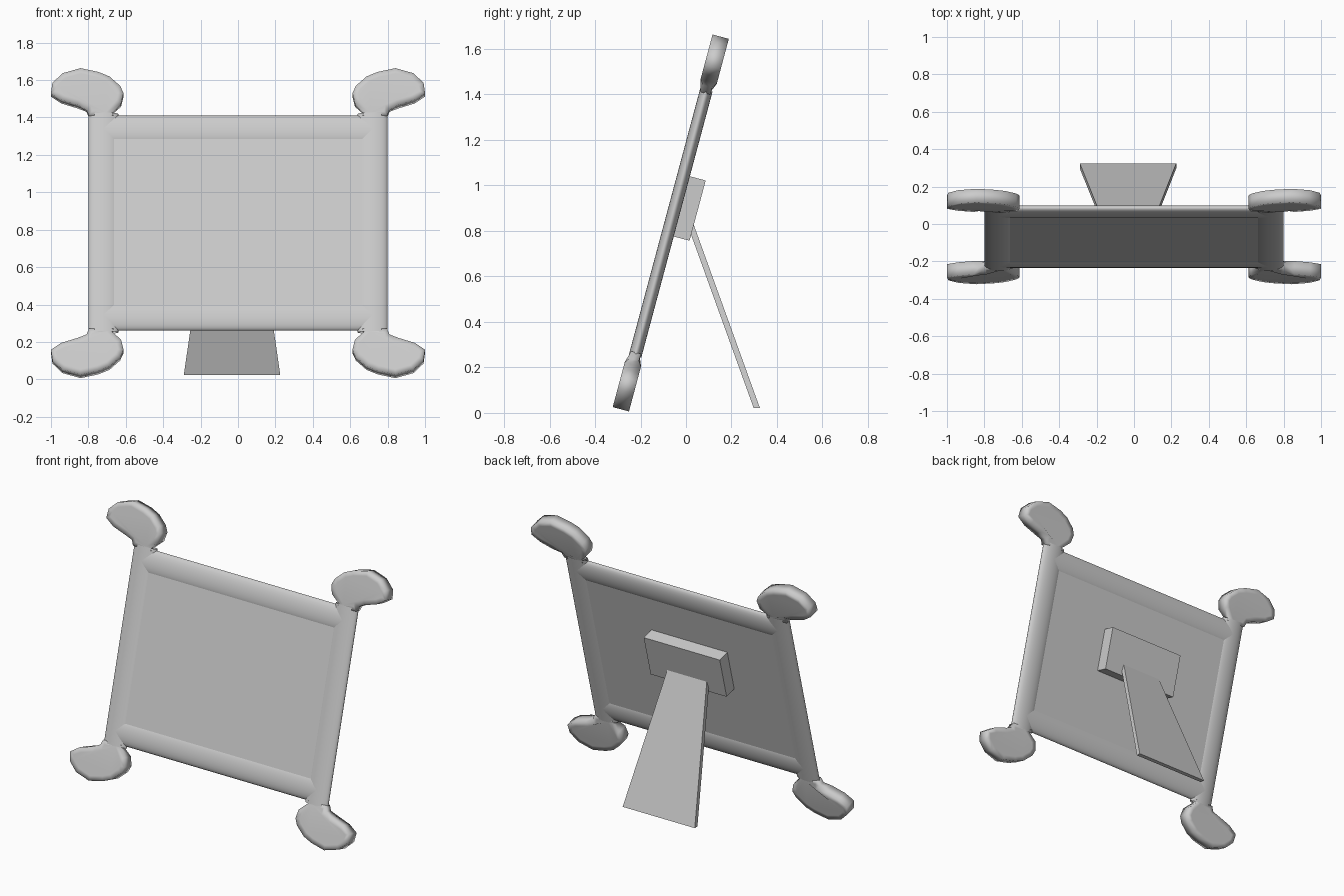
import bpy
import bmesh
from math import radians, sin, cos, pi
from mathutils import Matrix

old = bpy.data.objects.get("Cube")
if old:
    bpy.data.objects.remove(old, do_unlink=True)

GREY = (0.6, 0.6, 0.6, 1.0)
mat = bpy.data.materials.new("plain grey")
mat.use_nodes = True
mat.diffuse_color = GREY
mat.node_tree.nodes["Principled BSDF"].inputs["Base Color"].default_value = GREY

# The frame leans back; its parts are made upright about its centre
LEAN = Matrix.Translation((0, -0.067, 0.835)) @ Matrix.Rotation(radians(-15), 4, 'X')


def finish(bm, name, matrix, smooth=False):
    bmesh.ops.recalc_face_normals(bm, faces=bm.faces)
    for f in bm.faces:
        f.smooth = smooth
    mesh = bpy.data.meshes.new(name)
    bm.to_mesh(mesh)
    bm.free()
    mesh.materials.append(mat)
    obj = bpy.data.objects.new(name, mesh)
    bpy.context.collection.objects.link(obj)
    obj.matrix_world = matrix
    return obj


def box(name, low, high):
    bm = bmesh.new()
    bmesh.ops.create_cube(bm, size=1)
    for v in bm.verts:
        v.co = [(a + b) / 2 + c * (b - a) for a, b, c in zip(low, high, v.co)]
    return finish(bm, name, LEAN)


def prism(outline, front, back):
    """Extrude an (x, z) outline from y = front to y = back."""
    bm = bmesh.new()
    face = bm.faces.new([bm.verts.new((x, front, z)) for x, z in outline])
    side = bmesh.ops.extrude_face_region(bm, geom=[face])["geom"]
    for v in side:
        if isinstance(v, bmesh.types.BMVert):
            v.co.y = back
    return bm


def bar(name, centre, half_length, upright):
    """Oval rail, either upright or lying across."""
    bm = bmesh.new()
    rings = []
    for end in (-half_length, half_length):
        ring = []
        for i in range(24):
            a = 2 * pi * i / 24
            across, depth = centre + 0.08 * cos(a), 0.028 * sin(a)
            ring.append(bm.verts.new((across, depth, end) if upright else (end, depth, across)))
        rings.append(ring)
    for i in range(24):
        j = (i + 1) % 24
        bm.faces.new((rings[0][i], rings[0][j], rings[1][j], rings[1][i]))
    return finish(bm, name, LEAN, True)


# Flat picture panel and the four rails around it
box("picture_panel", (-0.7, -0.02, -0.5), (0.7, 0.02, 0.5))
for s, side, level in ((1, "left", "top"), (-1, "right", "bottom")):
    bar(side + "_rail", s * 0.72, 0.605, True)
    bar(level + "_rail", s * 0.515, 0.72, False)

# Lopsided knob at each corner, narrowing to the rail at its neck
KNOB = [(0.665, 0.59), (0.675, 0.605), (0.625, 0.655), (0.612, 0.71), (0.63, 0.75), (0.687, 0.802),
        (0.746, 0.827), (0.842, 0.848), (0.938, 0.82), (0.992, 0.767), (1.0, 0.71),
        (0.944, 0.672), (0.858, 0.645), (0.81, 0.622), (0.797, 0.59)]
for sx, side in ((1, "left"), (-1, "right")):
    for sz, level in ((1, "top"), (-1, "bottom")):
        bm = prism([(sx * x, sz * z) for x, z in KNOB], -0.037, 0.037)
        bm.normal_update()
        caps = [f for f in bm.faces if len(f.verts) == len(KNOB)]
        bmesh.ops.inset_individual(bm, faces=caps, thickness=0.03)
        for v in bm.verts:
            if abs(v.co.z) < 0.63:
                v.co.y *= 0.6
        finish(bm, f"{level}_{side}_knob", LEAN, True)

# Block on the back that holds the stand
box("stand_block", (-0.302, 0.019, -0.054), (0.242, 0.1, 0.22))

# Flared stand leg, sheared to slope backwards with a level foot
bm = prism([(-0.29, 0.022), (0.226, 0.022), (0.11, 0.83), (-0.172, 0.83)], -0.0137, 0.0137)
for v in bm.verts:
    v.co.y += 0.311 - 0.361 * (v.co.z - 0.022)
finish(bm, "stand_leg", Matrix.Identity(4))
